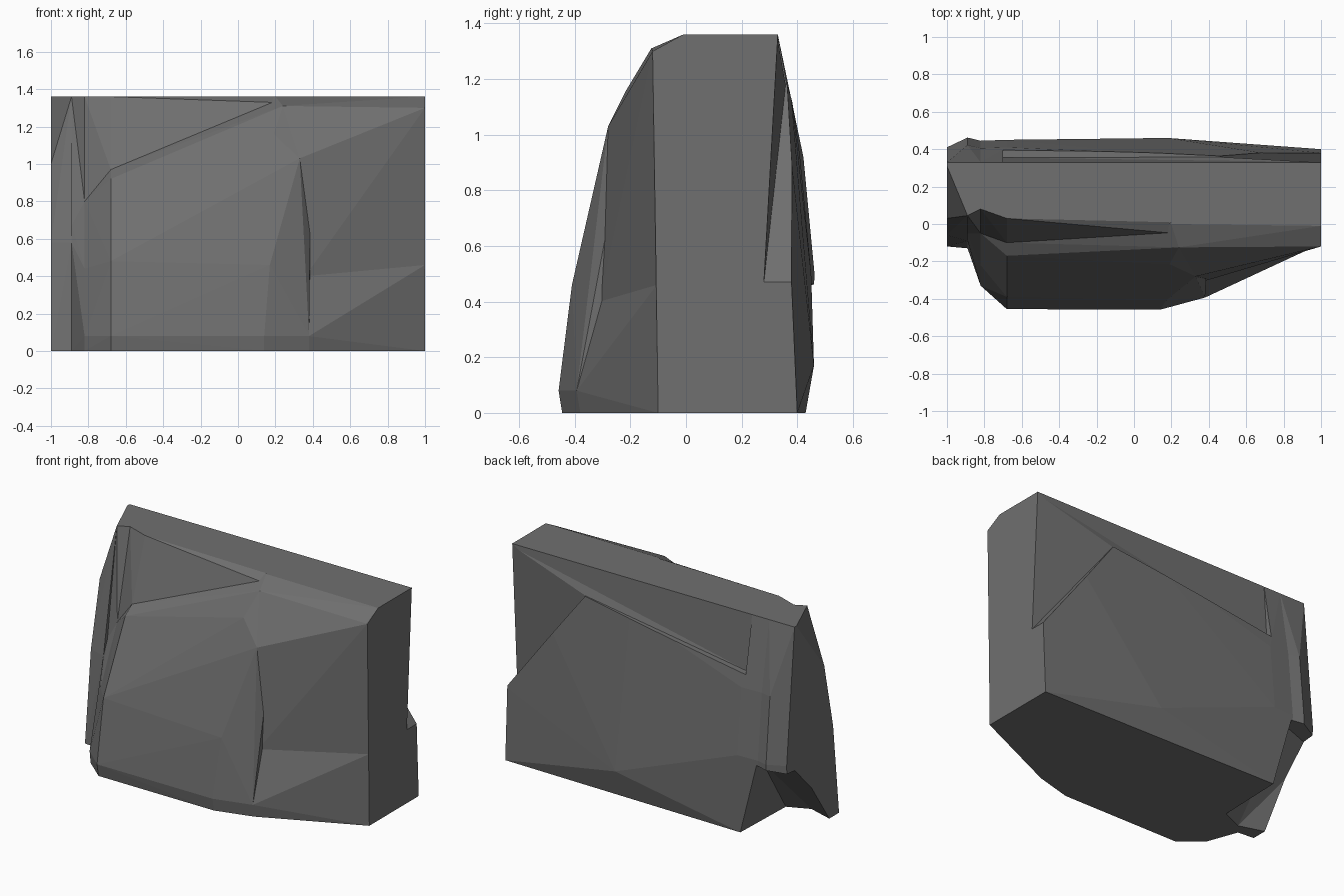
import bpy, bmesh
from math import radians

if "Cube" in bpy.data.objects:
    bpy.data.objects.remove(bpy.data.objects["Cube"])

TOP = 1.36


def hull(name, points):
    """Convex faceted chunk of rock around the given points."""
    bm = bmesh.new()
    for p in dict.fromkeys(points):
        bm.verts.new(p)
    bmesh.ops.convex_hull(bm, input=bm.verts)
    bmesh.ops.delete(bm, geom=[v for v in bm.verts if not v.link_faces], context='VERTS')
    bmesh.ops.dissolve_limit(bm, angle_limit=radians(0.3), verts=bm.verts, edges=bm.edges)
    bmesh.ops.recalc_face_normals(bm, faces=bm.faces)
    mesh = bpy.data.meshes.new(name)
    bm.to_mesh(mesh)
    bm.free()
    ob = bpy.data.objects.new(name, mesh)
    bpy.context.collection.objects.link(ob)
    return ob


def combine(ob, other, operation):
    other.hide_render = True
    mod = ob.modifiers.new(operation, 'BOOLEAN')
    mod.operation, mod.solver, mod.object = operation, 'EXACT', other
    bpy.context.view_layer.objects.active = ob
    bpy.ops.object.modifier_apply(modifier=mod.name)
    bpy.data.objects.remove(other)


def at(x, profile):
    return [(x, y, z) for y, z in profile]


def back_wall(x, shift):
    """Bellied back edge shared by every upright section."""
    return at(x, [(.33, TOP), (.41 + shift, .92), (.45 + shift, .5), (.43 + shift, 0)])


def rooted(points):
    """Points plus copies sunk into the middle of the slab."""
    return points + [(x, .2, z) for x, y, z in points]


# Front edges of the upright sections, top to bottom
end_left = at(-1, [(.31, TOP), (.03, 1), (-.06, .58), (-.12, 0)])
flute = at(-.89, [(.045, TOP), (-.05, .67), (-.09, .58), (-.13, 0)])
groove = at(-.82, [(.08, TOP), (-.05, .8), (-.22, .44), (-.33, .08), (-.32, 0)])
lip = at(-.68, [(.03, TOP), (-.10, .97), (-.17, .92), (-.39, .48), (-.455, .08), (-.44, 0)])
end_right = at(1, [(-.01, TOP), (-.12, 1.3), (-.10, 0)])

# Shoulder points of the front bulge
ledge = (.24, -.125, 1.31)
crest = (.39, -.21, 1.06)
brow = (.33, -.28, 1.03)
waist = (.36, -.31, .4)
flank = (.5, -.22, .46)


def foot(x, y):
    return [(x, y, 0), (x, y - .013, .08)]


foot_mid, foot_right, foot_end = foot(.14, -.445), foot(.38, -.38), foot(.5, -.29)

# Main slab
back_points = [(1, .33, TOP), (1, .38, .455), (1, .40, 0),
               (.13, .375, 1.18), (.18, .46, .17)]
rock = hull("cliff_rock", lip[:2] + [(-.68, -.10, 0)] + end_right
            + back_wall(-.68, 0) + back_points)

# Front bulge, its cornice and the flank running down to the right end
chunks = [
    hull("front_bulge", rooted(lip[1:] + foot_mid + foot_right + [brow, waist, ledge])
         + [crest, (.17, -.41, .46), (.17, -.31, .85), (.19, -.215, 1.16)]),
    hull("cornice", rooted([lip[1], (.2, 0, TOP), ledge] + end_right[:2])),
    hull("lower_flank", rooted(foot_right + foot_end + [waist, flank, end_right[2], (1, -.105, .46)])),
    hull("upper_flank", rooted([waist, flank, crest, brow, ledge, end_right[1], (1, -.105, .46)])),
]

# Upright flutes at the left end, with their backs
chunks += [
    hull("left_fin", end_left + back_wall(-1, -.04) + flute + back_wall(-.89, .012)),
    hull("flute_back", rooted(flute[::3] + groove[:1] + [(-.82, -.05, 0)])
         + back_wall(-.89, .012) + back_wall(-.82, -.005)),
    hull("lip_back", rooted([groove[0], lip[0], (-.82, -.05, 0), (-.68, -.1, 0)])
         + back_wall(-.82, -.005) + back_wall(-.68, 0)),
    hull("flute_upper", rooted(flute[:2] + groove[:2])),
    hull("flute_lower", rooted(flute[1:] + groove[1:])),
    hull("lip_upper", rooted(groove[:2] + lip[:2])),
    hull("lip_lower", rooted(groove[1:] + lip[1:])),
]
for chunk in chunks:
    combine(rock, chunk, 'UNION')

# Hollow under the back left corner
roof = [(-1.1, .6, .46), (-1.1, .3, .43), (-.81, .6, .48), (-.81, .38, .46)]
rim = [(-1.1, .6), (-1.1, .01), (-.84, -.07), (-.70, -.01), (-.68, .6)]
combine(rock, hull("hollow_cutter", roof + [(x, y, z) for x, y in rim for z in (0, -.1)]), 'DIFFERENCE')

# Sunken facets along the upper back
knee = (.46, .358, 1.18)
right_facet = [(1, .28, .47), knee, (1, .33, TOP)]
upper_facet = [(1, .33, TOP), knee, (-.70, .355, 1.0), (-.70, .33, TOP)]
for facet in (right_facet, upper_facet):
    outer = [(x, y + .2, z) for x, y, z in facet]
    side = [(x + .1, y, z) for x, y, z in facet if x == 1]
    combine(rock, hull("facet_cutter", facet + outer + side), 'DIFFERENCE')

# Dark grey stone
stone = bpy.data.materials.new("dark_stone")
stone.diffuse_color = (.16, .16, .16, 1)
stone.use_nodes = True
stone.node_tree.nodes["Principled BSDF"].inputs["Base Color"].default_value = stone.diffuse_color
rock.data.materials.clear()
rock.data.materials.append(stone)
for poly in rock.data.polygons:
    poly.material_index = 0
